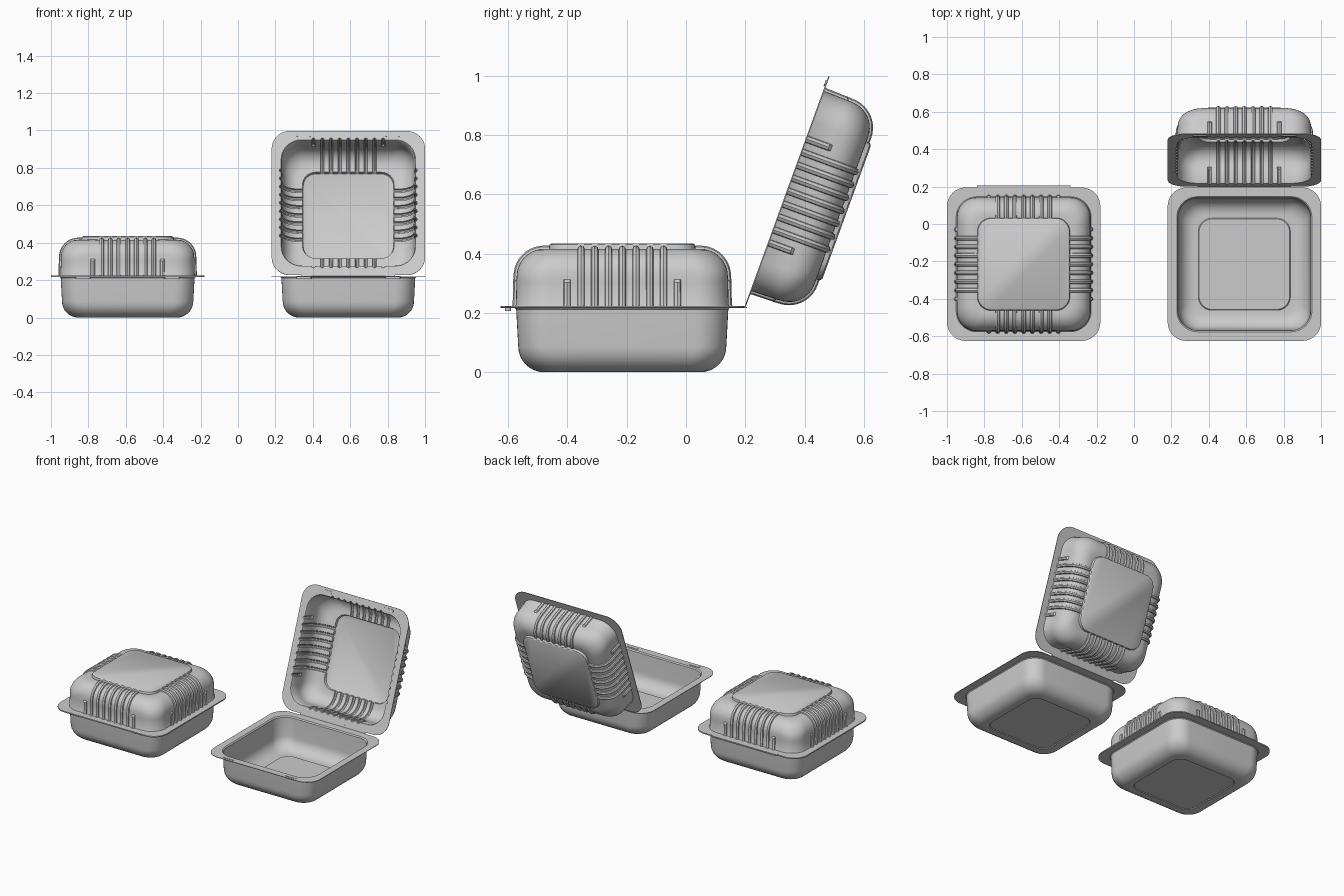
import bpy, bmesh, math
from mathutils import Matrix

if "Cube" in bpy.data.objects:
    bpy.data.objects.remove(bpy.data.objects["Cube"])

W = 0.011      # pleat half width
H = 0.011      # pleat height
RIBS = [(i - 4) * 0.0465 for i in range(9)]
RIB_SHAPE = [(-1, 0), (-.75, .65), (0, 1), (.75, .65), (1, 0)]


def ring(half, straight, z, nrm=(1, 0), long_h=0, short_h=0, ribs=False):
    """Rounded square ring; pleats push side points along the profile normal."""
    r = half - straight
    side = []
    if ribs:
        for i, p in enumerate(RIBS):
            d = short_h if i in (0, 8) else long_h
            side += [(p + s * W, k * d) for s, k in RIB_SHAPE]
    pts = []
    for q in range(4):
        a0 = q * math.pi / 2
        c, s = math.cos(a0), math.sin(a0)
        local = []
        for t, d in side:
            t = max(-straight, min(straight, t))
            local.append((half + d * nrm[0], t, z + d * nrm[1]))
        for k in range(11):
            a = k / 10 * math.pi / 2
            local.append((straight + r * math.cos(a), straight + r * math.sin(a), z))
        pts += [(x * c - y * s, x * s + y * c, h) for x, y, h in local]
    return pts


def finish(bm, name, thickness=0):
    me = bpy.data.meshes.new(name)
    bmesh.ops.remove_doubles(bm, verts=bm.verts, dist=1e-5)
    bmesh.ops.recalc_face_normals(bm, faces=bm.faces)
    bm.to_mesh(me)
    bm.free()
    ob = bpy.data.objects.new(name, me)
    bpy.context.collection.objects.link(ob)
    bpy.ops.object.select_all(action='DESELECT')
    ob.select_set(True)
    bpy.context.view_layer.objects.active = ob
    if thickness:
        m = ob.modifiers.new("wall", 'SOLIDIFY')
        m.thickness, m.offset = thickness, 0
        bpy.ops.object.modifier_apply(modifier=m.name)
    bpy.ops.object.shade_smooth_by_angle(angle=math.radians(38))
    return ob


def loft(name, rings, offset_y=0):
    bm = bmesh.new()
    rows = [[bm.verts.new((x, y + offset_y, z)) for x, y, z in r] for r in rings]
    n = len(rows[0])
    for a, b in zip(rows, rows[1:]):
        for i in range(n):
            j = (i + 1) % n
            bm.faces.new((a[i], a[j], b[j], b[i]))
    bm.faces.new(rows[-1])
    return finish(bm, name, 0.004)


def pill(name, x, y, z0, z1, length=0.08, r=0.01):
    bm = bmesh.new()
    loop = []
    for sgn in (1, -1):
        for k in range(9):
            a = -math.pi / 2 + k * math.pi / 8
            loop.append(bm.verts.new((x + sgn * (length / 2 - r + r * math.cos(a)),
                                      y + sgn * r * math.sin(a), z0)))
    face = bm.faces.new(loop)
    ext = bmesh.ops.extrude_face_region(bm, geom=[face])
    for v in ext['geom']:
        if isinstance(v, bmesh.types.BMVert):
            v.co.z = z1
    return finish(bm, name)


def strip(name, y, z):
    bm = bmesh.new()
    bmesh.ops.create_cube(bm, size=1, matrix=Matrix.Translation((0, y, z))
                          @ Matrix.Diagonal((0.5, 0.014, 0.004, 1)))
    return finish(bm, name)


def make_base(tag, x):
    rings = [ring(.41, .31, .218), ring(.362, .25, .218), ring(.356, .25, .212)]
    R = .085
    for k in range(9):                       # rounded bottom edge
        a = k / 8 * math.pi / 2
        rings.append(ring(.349 - R + R * math.cos(a), .25 - .045 * k / 8,
                          .002 + R - R * math.sin(a)))
    rings += [ring(.245, .175, .002), ring(.241, .172, .007)]   # raised floor panel
    parts = [loft(tag + "_base_tray", rings), strip(tag + "_base_hinge", .413, .218)]
    for s in (-1, 1):
        parts.append(pill(tag + "_latch_pocket", s * .238, -.385, .206, .2225))
    for p in parts:
        p.location = (x, -.215, 0)


def make_lid(tag, x, angle):
    def R_(half, straight, z, nrm=(1, 0), lh=H, sh=0):
        return ring(half, straight, z, nrm, lh, sh, True)
    rings = [R_(.41, .31, 0, lh=0), R_(.36, .25, 0, sh=H), R_(.357, .25, .005, sh=H),
             R_(.355, .25, .080, sh=H), R_(.355, .25, .09)]
    R = .09
    for k in range(11):                      # rounded shoulder, pleats run over it
        a = k / 10 * math.pi / 2
        c, s = math.cos(a), math.sin(a)
        rings.append(R_(.354 - R + R * c, .25 - .05 * k / 10, .102 + R * s, (c, s)))
    rings += [R_(.246, .175, .192, (0, 1)), R_(.243, .172, .207, lh=0),
              R_(.237, .168, .211, lh=0)]    # raised top pad
    parts = [loft(tag + "_lid", rings, -.415), strip(tag + "_lid_hinge", -.005, 0)]
    for s in (-1, 1):
        parts.append(pill(tag + "_latch_peg", s * .238, -.80, -.006, .001))
    for p in parts:
        p.location = (x, .2, .222)
        p.rotation_euler = (angle, 0, 0)


# closed box on the left, open box on the right
for tag, x, angle in (("closed", -.59, 0), ("open", .59, math.radians(-110))):
    make_base(tag, x)
    make_lid(tag, x, angle)
